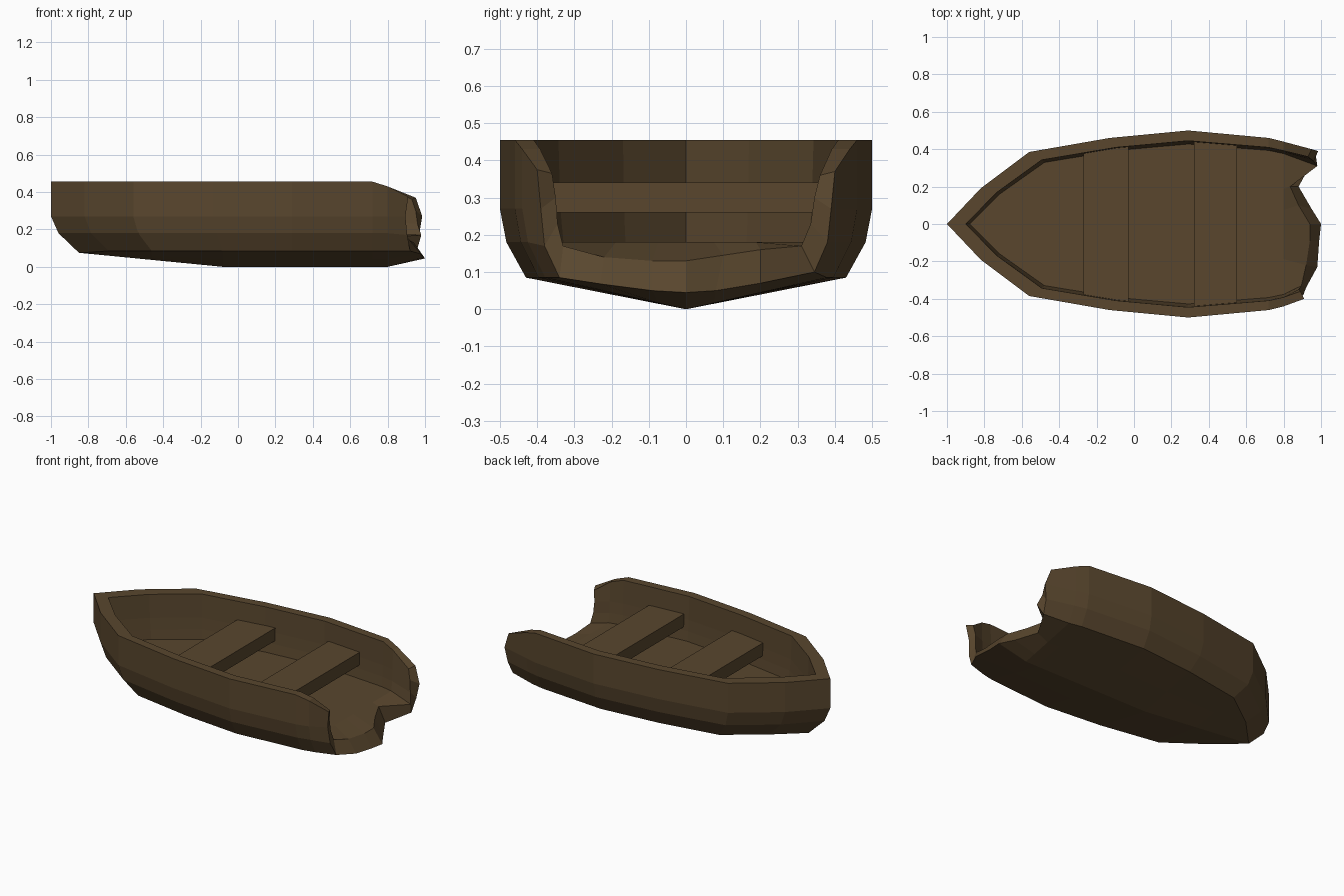
import bpy, bmesh

if "Cube" in bpy.data.objects:
    bpy.data.objects.remove(bpy.data.objects["Cube"])

wood = bpy.data.materials.new("dark_wood")
wood.diffuse_color = (0.10, 0.062, 0.027, 1)
wood.use_nodes = True
wood.node_tree.nodes["Principled BSDF"].inputs["Base Color"].default_value = wood.diffuse_color

MID = 0.29    # x of the widest station
RIM = [(-1, 0, .455), (-.82, .19, .455), (-.56, .385, .455), (-.13, .46, .455),
       (.29, .5, .455), (.72, .46, .455), (.80, .44, .43)]   # x, half width, rim height

# Jagged stern: (x, y, z) from the +y rim, across the bottom, to the -y rim
STERN_OUT = [(.95, .40, .37), (.985, .39, .27), (.97, .38, .18), (.96, .345, .10),
             (.88, .20, .07), (.95, .08, .05), (1, 0, .045), (.99, -.09, .05),
             (.98, -.23, .068), (.92, -.34, .085), (.905, -.38, .17),
             (.895, -.39, .27), (.91, -.40, .375)]
STERN_IN = [(.93, .36, .36), (.95, .345, .30), (.96, .335, .23), (.98, .31, .17),
            (.835, .20, .16), (.88, .10, .145), (.94, 0, .13), (.94, -.09, .13),
            (.92, -.22, .14), (.895, -.33, .17), (.885, -.345, .23),
            (.88, -.35, .30), (.89, -.36, .365)]


def lerp(a, b, t):
    return tuple(p + (q - p) * t for p, q in zip(a, b))


def point(st, kx, ky, z):
    """Rim station pulled inwards; only the bow half shrinks in length."""
    x = MID + (st[0] - MID) * kx if st[0] < MID else st[0]
    return (x, st[1] * ky, z)


def across(half):
    """Mirror a half section, keeping its last point on the centre line."""
    return half + [(x, -y, z) for x, y, z in reversed(half[:-1])]


def outer_section(st):
    chine = point(st, .884, .86, .085 if st[0] > -1 else .075)
    rise = min(1, max(0, (-.08 - chine[0]) / .77))
    keel = (chine[0], 0, .075 * rise)
    return across([point(st, 1, 1, st[2]), point(st, 1, 1, .27), point(st, .969, .965, .18),
                   chine, lerp(keel, chine, .5), lerp(keel, chine, .2), keel])


def inner_section(st):
    corner = point(st, .905, .855, .18)
    centre = (corner[0], 0, .18)
    return across([point(st, .922, .89, st[2]), point(st, .917, .88, .31),
                   point(st, .911, .87, .24), corner,
                   lerp(centre, corner, .5), lerp(centre, corner, .2), centre])


def make_object(name, verts, faces):
    mesh = bpy.data.meshes.new(name)
    mesh.from_pydata(verts, [], faces)
    bm = bmesh.new()
    bm.from_mesh(mesh)
    bmesh.ops.remove_doubles(bm, verts=bm.verts, dist=1e-4)
    bmesh.ops.recalc_face_normals(bm, faces=bm.faces)
    bm.to_mesh(mesh)
    bm.free()
    mesh.materials.append(wood)
    obj = bpy.data.objects.new(name, mesh)
    bpy.context.collection.objects.link(obj)
    return obj


# Hull: closed loops (outer skin down, inner skin back) lofted from bow to stern
loops = [outer_section(s) + inner_section(s)[::-1] for s in RIM]
loops.append(STERN_OUT + STERN_IN[::-1])
n = len(loops[0])
verts = [p for loop in loops for p in loop]
faces = [(i * n + j, i * n + (j + 1) % n, (i + 1) * n + (j + 1) % n, (i + 1) * n + j)
         for i in range(len(loops) - 1) for j in range(n)]
# Broken stern edge joins the outer and inner skins
last = (len(loops) - 1) * n
faces += [(last + j, last + j + 1, last + n - 2 - j, last + n - 1 - j)
          for j in range(n // 2 - 1)]
make_object("hull", verts, faces)


# Seats: planks whose ends follow the flare of the hull walls
def seat(name, x0, x1, w0, w1):
    v = [(x, s * w, z) for z in (.26, .34) for x, w in ((x0, w0), (x1, w1)) for s in (-1, 1)]
    make_object(name, v, [(0, 1, 3, 2), (4, 5, 7, 6), (0, 1, 5, 4),
                          (2, 3, 7, 6), (0, 2, 6, 4), (1, 3, 7, 5)])


seat("front_seat", -.27, -.03, .39, .42)
seat("rear_seat", .32, .55, .445, .425)
